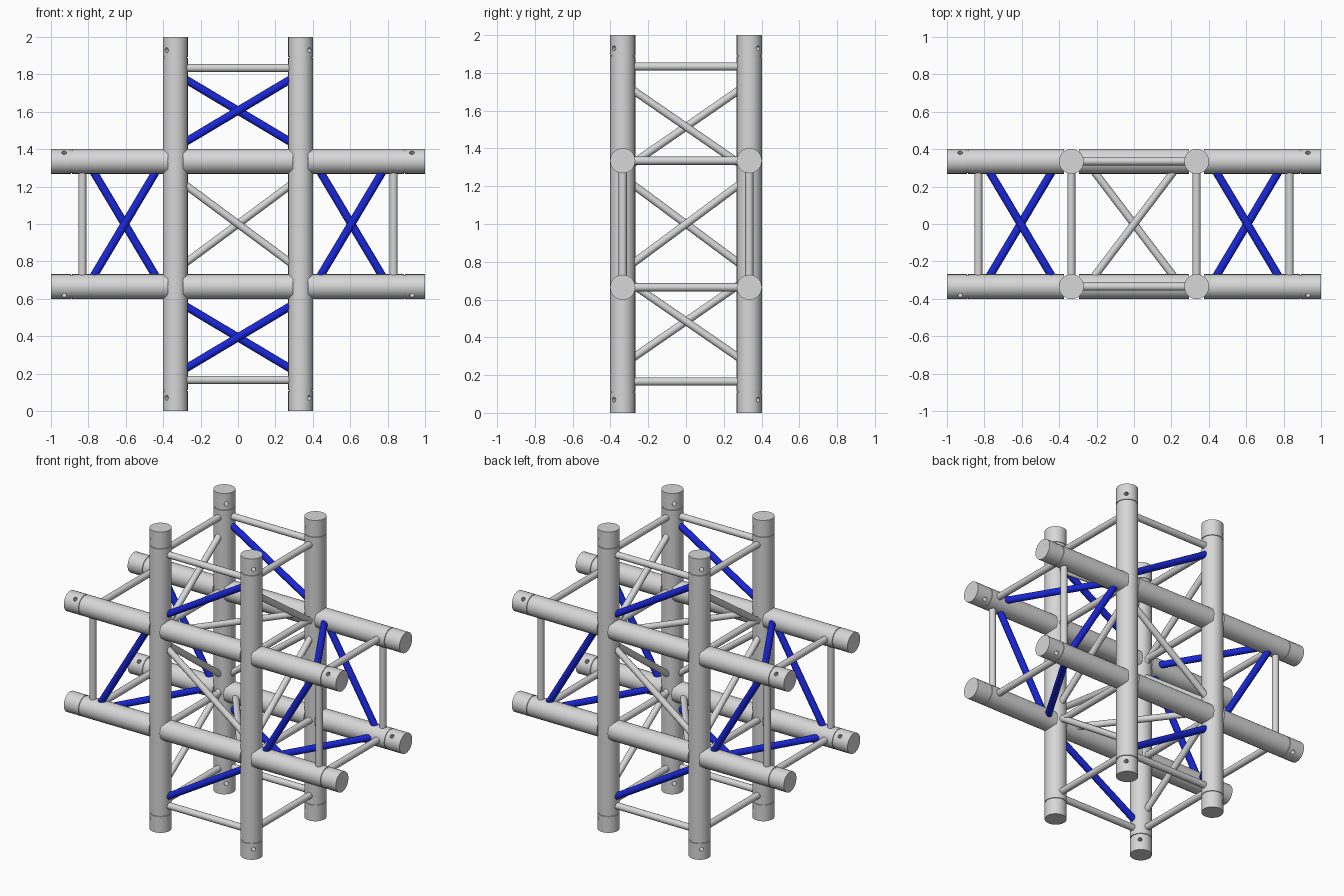
import bpy, math
from mathutils import Vector, Matrix

if "Cube" in bpy.data.objects:
    bpy.data.objects.remove(bpy.data.objects["Cube"])

C = 0.335      # chord offset from the centre lines
R = 0.0665     # chord radius
E = 0.29       # where braces end, just inside the chord surface
SR = 0.0215    # spacer and blue brace radius


def material(name, rgb):
    m = bpy.data.materials.new(name)
    m.diffuse_color = (*rgb, 1)
    m.use_nodes = True
    m.node_tree.nodes["Principled BSDF"].inputs["Base Color"].default_value = m.diffuse_color
    return m


GREY = material("aluminium grey", (0.68, 0.68, 0.68))
BLUE = material("brace blue", (0.01, 0.02, 0.7))


def smooth(ob):
    bpy.ops.object.select_all(action='DESELECT')
    ob.select_set(True)
    bpy.context.view_layer.objects.active = ob
    bpy.ops.object.shade_smooth_by_angle(angle=math.radians(35))


def rod(name, a, b, mat=GREY, r=0.0205, verts=20):
    a, b = Vector(a), Vector(b)
    d = b - a
    bpy.ops.mesh.primitive_cylinder_add(vertices=verts, radius=r, depth=d.length, location=(a + b) / 2)
    ob = bpy.context.object
    ob.name = name
    ob.rotation_mode = 'QUATERNION'
    ob.rotation_quaternion = d.to_track_quat('Z', 'Y')
    ob.data.materials.append(mat)
    smooth(ob)
    return ob


def rod_pair(name, a, b, mat=GREY, r=SR):
    # a rod and its copy turned half round the vertical axis
    rod(name, a, b, mat, r)
    rod(name + "_opposite", (-a[0], -a[1], a[2]), (-b[0], -b[1], b[2]), mat, r)


def cut(ob, cutter):
    cutter.hide_render = True
    mod = ob.modifiers.new("cut", 'BOOLEAN')
    mod.operation = 'DIFFERENCE'
    mod.solver = 'EXACT'
    mod.object = cutter
    bpy.context.view_layer.objects.active = ob
    bpy.ops.object.modifier_apply(modifier=mod.name)
    bpy.data.objects.remove(cutter)


# Chord tube: turned profile with a groove near each end
N = 48
profile = [(R, -1), (R, -0.893), (R - 0.004, -0.892), (R - 0.004, -0.888), (R, -0.887)]
profile += [(r, -z) for r, z in reversed(profile)]
verts = [(r * math.cos(2 * math.pi * i / N), r * math.sin(2 * math.pi * i / N), z)
         for r, z in profile for i in range(N)]
faces = [(k * N + i, k * N + (i + 1) % N, (k + 1) * N + (i + 1) % N, (k + 1) * N + i)
         for k in range(len(profile) - 1) for i in range(N)]
faces += [tuple(reversed(range(N))), tuple(range(len(verts) - N, len(verts)))]
tube = bpy.data.meshes.new("chord_tube")
tube.from_pydata(verts, [], faces)
tube.materials.append(GREY)
chord = bpy.data.objects.new("chord", tube)
bpy.context.collection.objects.link(chord)

# Diagonal pin holes drilled through both ends
for z in (-0.93, 0.93):
    cut(chord, rod("pin_hole_cutter", (-0.08, -0.08, z), (0.08, 0.08, z), GREY, 0.013, 16))

# Level chords are interrupted where the uprights pass through
broken = bpy.data.objects.new("broken_chord", chord.data.copy())
bpy.context.collection.objects.link(broken)
for z in (-C, C):
    bpy.ops.mesh.primitive_cube_add(size=1, location=(0, 0, z))
    slab = bpy.context.object
    slab.scale = (0.3, 0.3, 0.08)
    slab.data.materials.append(GREY)
    cut(broken, slab)
smooth(chord)
smooth(broken)

# Four upright and four level chords, holes pointing outwards
for sx in (-1, 1):
    for sy in (-1, 1):
        turn = 0 if sx * sy > 0 else math.pi / 2
        spin = Matrix.Rotation(turn, 4, 'Z')
        up = bpy.data.objects.new("upright_chord", chord.data)
        up.matrix_world = Matrix.Translation((sx * C, sy * C, 1)) @ spin
        level = bpy.data.objects.new("level_chord", broken.data)
        lay = Matrix.Rotation(math.pi / 2, 4, 'Y')
        # laying the tube over reverses the sense of its local x
        spin = Matrix.Rotation(math.pi / 2 - turn, 4, 'Z')
        level.matrix_world = Matrix.Translation((0, sy * C, 1 + sx * C)) @ lay @ spin
        for ob in (up, level):
            bpy.context.collection.objects.link(ob)
bpy.data.objects.remove(chord)
bpy.data.objects.remove(broken)

# Straight spacer rods
for s in (-1, 1):
    h = 1 + s * 0.834
    rod_pair("end_spacer_wide", (-E, -C, h), (E, -C, h))
    rod_pair("end_spacer_deep", (C, -E, h), (C, E, h))
    rod_pair("arm_spacer_upright", (s * 0.832, -C, 1 - E), (s * 0.832, -C, 1 + E))
    rod_pair("arm_spacer_deep", (0.832, -E, 1 + s * C), (0.832, E, 1 + s * C))
    rod_pair("core_spacer_deep", (C, -E, 1 + s * C), (C, E, 1 + s * C))

# Diagonal braces
k = 0.173      # half rise of a blue brace
for s in (-1, 1):
    h = 1 + s * 0.606
    rod_pair("tower_brace", (-E, -C, h - k), (E, -C, h + k), BLUE)
    x = s * 0.606
    rod_pair("arm_brace_upright", (x - k, -C, 1 - E), (x + k, -C, 1 + E), BLUE)
    z = 1 + s * C
    rod_pair("arm_brace_level", (0.606 + s * k, -E, z), (0.606 - s * k, E, z), BLUE)
    h = 1 + s * 0.515
    rod_pair("tower_side_brace", (-C, -E, h - 0.2), (-C, E, h + 0.2), GREY, 0.0205)
    rod("core_level_brace", (-s * 0.22, -E, z), (s * 0.22, E, z))
rod_pair("core_front_brace", (-E, -C, 1.215), (E, -C, 0.785), GREY, 0.0205)
rod_pair("core_side_brace", (C, -E, 0.785), (C, E, 1.215), GREY, 0.0205)
